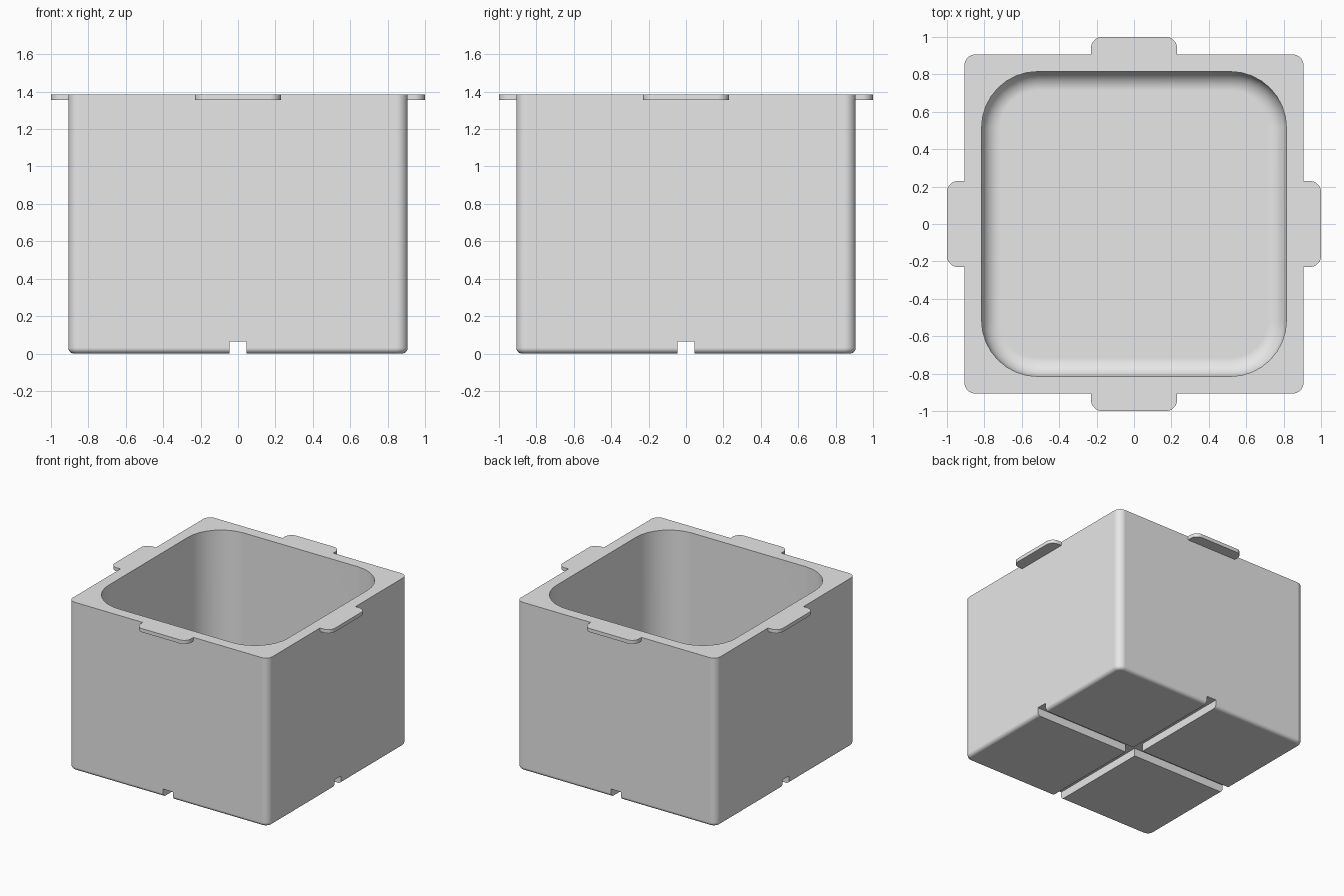
import bpy
import bmesh
from math import sin, cos, pi, radians

HALF, HEIGHT = 0.907, 1.385
STEPS = 8

if "Cube" in bpy.data.objects:
    bpy.data.objects.remove(bpy.data.objects["Cube"], do_unlink=True)

grey = bpy.data.materials.new("light grey")
grey.use_nodes = True
grey.diffuse_color = (0.8, 0.8, 0.8, 1)
grey.node_tree.nodes["Principled BSDF"].inputs["Base Color"].default_value = grey.diffuse_color


def ring(bm, hx, hy, r, z, cx=0, cy=0):
    """Rounded rectangle of vertices, counter-clockwise."""
    verts = []
    for q, (sx, sy) in enumerate([(1, 1), (-1, 1), (-1, -1), (1, -1)]):
        for i in range(STEPS + 1):
            a = (q + i / STEPS) * pi / 2
            verts.append(bm.verts.new((cx + sx * (hx - r) + r * cos(a),
                                       cy + sy * (hy - r) + r * sin(a), z)))
    return verts


def loft(name, sections):
    """Closed solid through a list of rounded rectangles."""
    bm = bmesh.new()
    rings = [ring(bm, *s) for s in sections]
    for a, b in zip(rings, rings[1:]):
        for i in range(len(a)):
            j = (i + 1) % len(a)
            bm.faces.new((a[i], a[j], b[j], b[i]))
    bm.faces.new(rings[0][::-1])
    bm.faces.new(rings[-1])
    bmesh.ops.recalc_face_normals(bm, faces=bm.faces)
    mesh = bpy.data.meshes.new(name)
    bm.to_mesh(mesh)
    bm.free()
    mesh.materials.append(grey)
    obj = bpy.data.objects.new(name, mesh)
    bpy.context.collection.objects.link(obj)
    return obj


def combine(target, tool, operation):
    """Apply a boolean and remove the tool."""
    bpy.context.view_layer.objects.active = target
    mod = target.modifiers.new(operation, 'BOOLEAN')
    mod.operation, mod.solver, mod.object = operation, 'EXACT', tool
    bpy.ops.object.modifier_apply(modifier=mod.name)
    bpy.data.objects.remove(tool, do_unlink=True)


# Outer shell with a rounded foot, then the cavity with a filleted floor
angles = [i / STEPS * pi / 2 for i in range(STEPS + 1)]
FOOT, FILLET, FLOOR = 0.03, 0.1, 0.16
sections = []
for a in angles:
    inset = FOOT * (1 - sin(a))
    sections.append((HALF - inset, HALF - inset, 0.06 - inset, FOOT * (1 - cos(a))))
sections.append((HALF, HALF, 0.06, HEIGHT))
sections.append((0.815, 0.815, 0.3, HEIGHT))
for a in angles:
    inset = FILLET * (1 - cos(a))
    sections.append((0.815 - inset, 0.815 - inset, 0.3 - inset,
                     FLOOR + FILLET * (1 - sin(a))))
box = loft("open_box", sections)

# Lifting tabs at the middle of each rim side
for dx, dy in [(1, 0), (-1, 0), (0, 1), (0, -1)]:
    hx, hy = (0.08, 0.23) if dx else (0.23, 0.08)
    tab = loft("rim_tab", [(hx, hy, 0.06, z, dx * 0.92, dy * 0.92)
                           for z in (HEIGHT - 0.03, HEIGHT)])
    combine(box, tab, 'UNION')

# Crossed grooves under the base
for hx, hy in [(0.045, 1.1), (1.1, 0.045)]:
    groove = loft("groove_cutter", [(hx, hy, 0.01, z) for z in (-0.1, 0.065)])
    combine(box, groove, 'DIFFERENCE')

# Smooth fillets, sharp edges kept
bpy.ops.object.select_all(action='DESELECT')
box.select_set(True)
bpy.context.view_layer.objects.active = box
bpy.ops.object.shade_smooth_by_angle(angle=radians(30))
weighted = box.modifiers.new("even_shading", 'WEIGHTED_NORMAL')
weighted.keep_sharp = True
